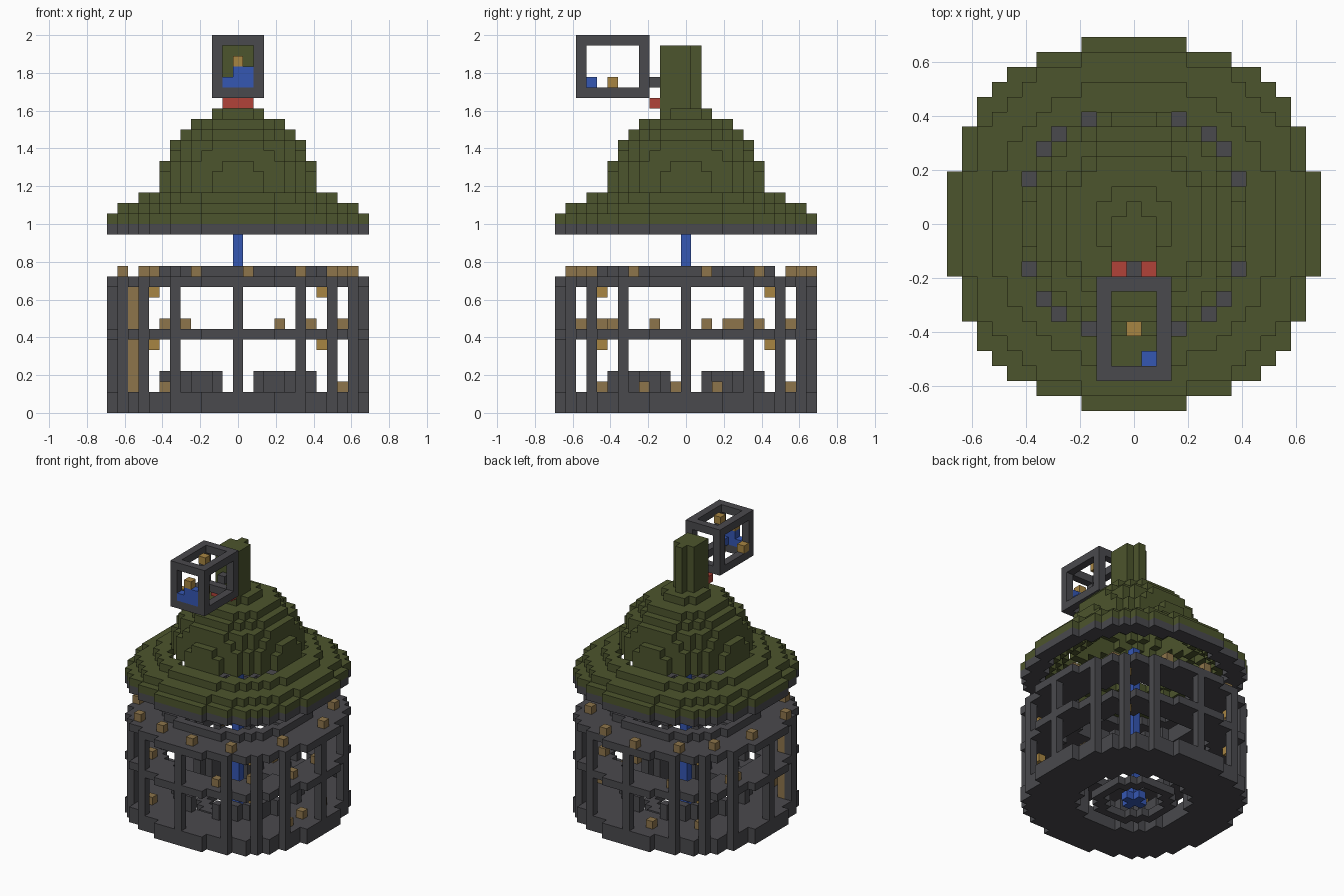
import bpy
import bmesh
from mathutils import Vector

if "Cube" in bpy.data.objects:
    bpy.data.objects.remove(bpy.data.objects["Cube"], do_unlink=True)

U = 2 / 36   # edge of one block


def material(name, r, g, b):
    m = bpy.data.materials.new(name)
    m.use_nodes = True
    m.diffuse_color = (r, g, b, 1)
    m.node_tree.nodes["Principled BSDF"].inputs["Base Color"].default_value = (r, g, b, 1)
    return m


STONE = material("dark stone", 0.068, 0.067, 0.075)
GREEN = material("olive green", 0.073, 0.09, 0.026)
TAN = material("tan wood", 0.27, 0.178, 0.07)
GOLD = material("golden wood", 0.39, 0.235, 0.055)
BLUE = material("blue", 0.036, 0.095, 0.45)
RED = material("red", 0.44, 0.055, 0.04)


def disc(radius):
    """Blocky rounded disc as a set of grid positions."""
    n = range(-12, 13)
    return {(x, y) for x in n for y in n
            if abs(x) ** 2.2 + abs(y) ** 2.2 <= (radius + 0.45) ** 2.2}


def ring(outer, inner):
    return disc(outer) - disc(inner)


def stack(plan, bottom, top):
    """Repeat a flat plan over the layers from bottom to top, inclusive."""
    return {(x, y, z) for x, y in plan for z in range(bottom, top + 1)}


def box(x0, x1, y0, y1, z0, z1):
    return {(x, y, z) for x in range(x0, x1 + 1)
            for y in range(y0, y1 + 1) for z in range(z0, z1 + 1)}


def build(name, cells, mat):
    """Make one mesh from blocks, keeping only the outer faces."""
    bm = bmesh.new()
    corners = {}

    def corner(p):
        key = tuple(round(2 * c) for c in p)
        if key not in corners:
            corners[key] = bm.verts.new(p * U)
        return corners[key]

    for cell in sorted(cells):
        centre = Vector(cell) + Vector((0, 0, 0.5))
        for axis in range(3):
            for sign in (-1, 1):
                near = list(cell)
                near[axis] += sign
                if tuple(near) in cells:
                    continue
                n, a, b = Vector(), Vector(), Vector()
                n[axis] = sign / 2
                a[(axis + 1) % 3] = 0.5
                b[(axis + 2) % 3] = sign / 2
                loop = [centre + n + d for d in (-a - b, a - b, a + b, b - a)]
                bm.faces.new([corner(p) for p in loop])
    mesh = bpy.data.meshes.new(name)
    bm.to_mesh(mesh)
    bm.free()
    mesh.materials.append(mat)
    bpy.context.collection.objects.link(bpy.data.objects.new(name, mesh))


# Base floor with a central opening, and the low inner wall with four gaps
build("base_floor", stack(ring(12, 6), 0, 1), STONE)
low_wall = {(x, y) for x, y in ring(7, 6) if min(abs(x), abs(y)) > 1}
build("inner_wall", stack(low_wall, 2, 3), STONE)
build("basin_rim", stack(ring(4, 3), 0, 0), STONE)

# Wall posts, mirrored around the tower
posts = set()
for x, y in ((0, 12), (6, 11), (9, 9), (11, 6), (12, 0)):
    posts |= {(sx * x, sy * y) for sx in (-1, 1) for sy in (-1, 1)}
build("wall_posts", stack(posts, 2, 6) | stack(posts, 8, 11), STONE)

# Gallery floors and the upper rail
build("middle_gallery", stack(ring(12, 8), 7, 7), STONE)
build("upper_gallery", stack(ring(12, 7), 12, 12), STONE)
build("upper_rail", stack(ring(8, 7), 13, 13), STONE)

# Central column with a cross-shaped foot
build("central_column", box(0, 0, 0, 0, 0, 20) | box(-1, 1, 0, 0, 0, 0)
      | box(0, 0, -1, 1, 0, 0), BLUE)

# Wooden blocks standing on each floor
lower = ((-7, -8), (-2, 10), (10, -1), (10, 3), (-7, 7), (10, -4))
middle = ((-7, -8), (-5, 10), (4, -10), (7, 7), (10, -3),
          (10, 2), (7, -7), (-10, 4), (-10, 5))
upper = ((1, -11), (6, -10), (10, -5), (11, 2), (9, 7), (4, 11), (-1, 12),
         (-6, 10), (-9, 7), (-11, 2), (-11, -5), (-4, -10), (-8, -9))
for name, spots, layer in (("lower_blocks", lower, 2), ("middle_blocks", middle, 8),
                           ("upper_blocks", upper, 13)):
    build(name, stack(spots, layer, layer), TAN)

# Ladder behind one post, and hanging lamps at the diagonals
build("ladder", box(-10, -10, -6, -6, 2, 11), TAN)
diagonal = {(sx * 8, sy * 8) for sx in (-1, 1) for sy in (-1, 1)}
build("hanging_lamps", stack(diagonal, 6, 6) | stack(diagonal, 11, 11), GOLD)

# Roof: stone eave, stepped brim and hollow dome with a closed top
build("roof_eave", stack(ring(12, 10), 17, 17), STONE)
brim = (stack(ring(12, 9), 18, 18) | stack(ring(11, 8), 19, 19)
        | stack(ring(9, 7.28), 20, 20))
build("roof_brim", brim, GREEN)
radii = (7, 6.85, 6.6, 6.2, 5.8, 5, 4, 2)
dome = stack(disc(radii[-1]), 28, 28)
for i, (radius, above) in enumerate(zip(radii, radii[1:])):
    dome |= stack(ring(radius, above - 1), 21 + i, 21 + i)
build("roof_dome", dome, GREEN)

# Chimney stack with its bracket
build("chimney", box(-1, 1, -2, 0, 29, 34) | box(0, 0, 1, 1, 29, 34), GREEN)
build("bracket_trim", box(-1, 1, -3, -3, 29, 29), RED)
build("bracket", box(0, 0, -3, -3, 31, 31), STONE)

# Open lantern frame: a box with a hole through each pair of sides
frame = box(-2, 2, -10, -4, 30, 35)
frame -= box(-1, 1, -9, -5, 30, 35)
frame -= box(-1, 1, -10, -4, 31, 34)
frame -= box(-2, 2, -9, -5, 31, 34)
build("lantern_frame", frame, STONE)
build("lantern_blue_blocks", box(-1, 1, -10, -10, 31, 31)
      | box(0, 1, -10, -10, 32, 32) | {(1, -9, 31)}, BLUE)
build("lantern_gold_blocks", {(0, -10, 33), (0, -7, 35), (0, -7, 31), (-2, -9, 31)}, GOLD)
